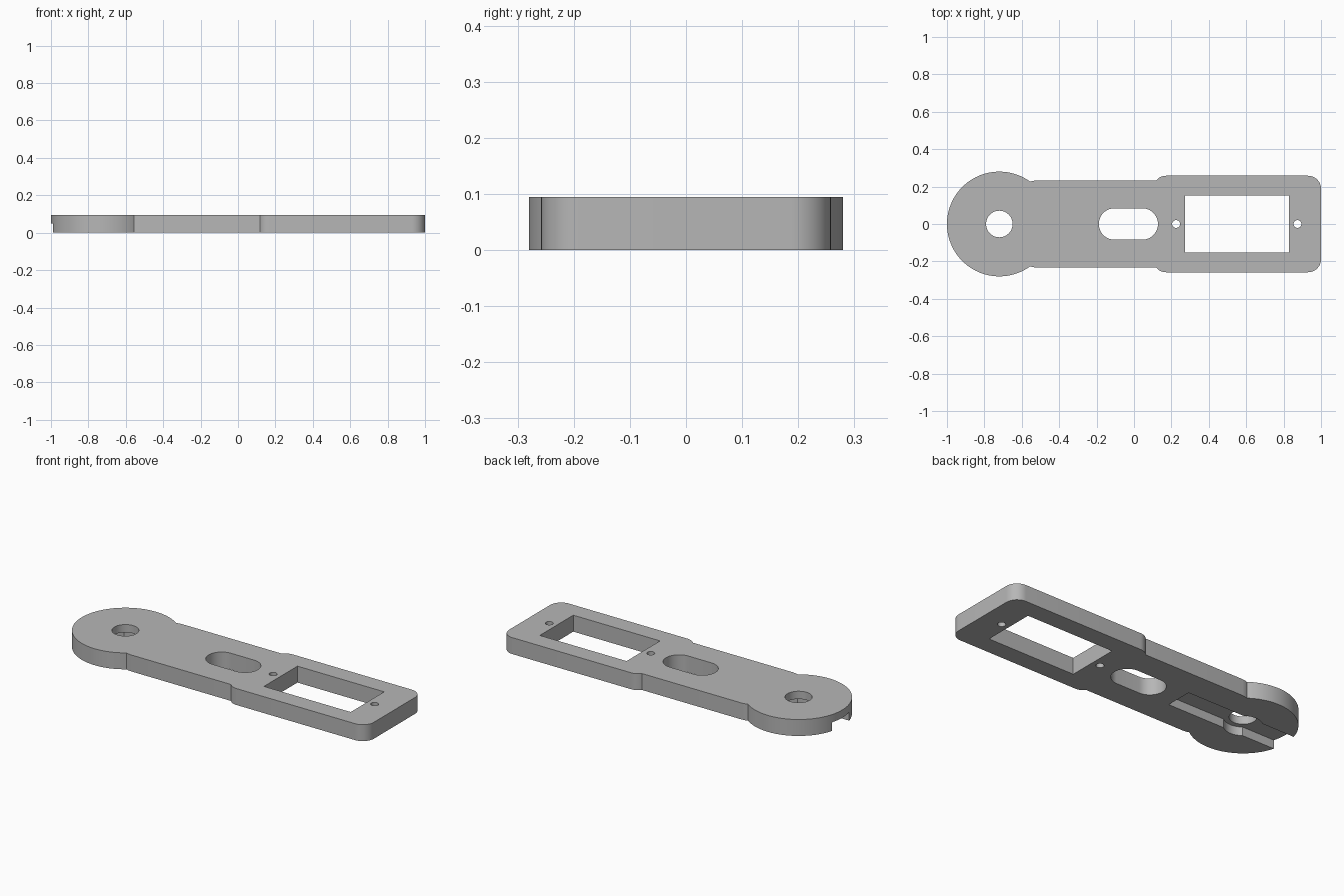
import bpy
import bmesh
from math import pi, cos, sin, acos, asin

if "Cube" in bpy.data.objects:
    bpy.data.objects.remove(bpy.data.objects["Cube"])

THICK = 0.095
HUB_X, HUB_R = -0.72, 0.28
MID_Y, END_Y, CORNER = 0.233, 0.258, 0.07

grey = bpy.data.materials.new("plain grey")
grey.use_nodes = True
COLOUR = (0.47, 0.47, 0.47, 1)
grey.diffuse_color = COLOUR
grey.node_tree.nodes["Principled BSDF"].inputs["Base Color"].default_value = COLOUR


def arc(cx, cy, r, a0, a1, n):
    return [(cx + r * cos(a0 + (a1 - a0) * i / n),
             cy + r * sin(a0 + (a1 - a0) * i / n)) for i in range(n + 1)]


def rectangle(x0, x1, y):
    return [(x0, -y), (x1, -y), (x1, y), (x0, y)]


def prism(name, outline, z0, z1):
    """Extrude a counter-clockwise outline from z0 to z1."""
    bm = bmesh.new()
    base = bm.faces.new([bm.verts.new((x, y, z0)) for x, y in outline])
    top = bmesh.ops.extrude_face_region(bm, geom=[base])["geom"]
    verts = [v for v in top if isinstance(v, bmesh.types.BMVert)]
    bmesh.ops.translate(bm, verts=verts, vec=(0, 0, z1 - z0))
    bmesh.ops.recalc_face_normals(bm, faces=bm.faces)
    mesh = bpy.data.meshes.new(name)
    bm.to_mesh(mesh)
    bm.free()
    mesh.materials.append(grey)
    obj = bpy.data.objects.new(name, mesh)
    bpy.context.collection.objects.link(obj)
    return obj


# Upper half of the outline, from the square end round to the disc, then mirrored
step_c = 0.172                                   # corner centre of the wide end
step_a = pi - asin((MID_Y - END_Y + CORNER) / CORNER)
neck_x = -0.555
neck_a = acos((neck_x - HUB_X) / HUB_R)
neck_y = HUB_R * sin(neck_a)
half = arc(1 - CORNER, END_Y - CORNER, CORNER, 0, pi / 2, 12)
half += arc(step_c, END_Y - CORNER, CORNER, pi / 2, step_a, 8)
half += [(-0.521, MID_Y), (-0.54, (MID_Y * 2 + neck_y) / 3)]
half += arc(HUB_X, 0, HUB_R, neck_a, pi, 48)
outline = half + [(x, -y) for x, y in reversed(half[:-1])]
plate = prism("arm_plate", outline, 0, THICK)

# Through openings
LOW, HIGH = -0.05, THICK + 0.05
slot_r = 0.084
slot = (arc(0.128 - slot_r, 0, slot_r, -pi / 2, pi / 2, 24)
        + arc(-0.188 + slot_r, 0, slot_r, pi / 2, 3 * pi / 2, 24))
cutters = [
    prism("slot_cutter", slot, LOW, HIGH),
    prism("window_cutter", rectangle(0.273, 0.828, 0.153), LOW, HIGH),
]
for name, x, r in (("pivot", HUB_X, 0.071), ("inner_screw", 0.225, 0.021),
                   ("outer_screw", 0.874, 0.021)):
    cutters.append(prism(name + "_cutter", arc(x, 0, r, 0, 2 * pi, 48)[:-1], LOW, HIGH))

# Underside channel, open at the disc end, with a round pocket at the pivot
DEPTH, CHANNEL, POCKET = 0.05, 0.078, 0.1
pa = asin(CHANNEL / POCKET)
channel = [(-0.295, -CHANNEL), (-0.295, CHANNEL)]
channel += arc(HUB_X, 0, POCKET, pa, pi - pa, 14)
channel += [(-1.1, CHANNEL), (-1.1, -CHANNEL)]
channel += arc(HUB_X, 0, POCKET, pi + pa, 2 * pi - pa, 14)
cutters.append(prism("channel_cutter", channel, LOW, DEPTH))

bpy.context.view_layer.objects.active = plate
for cutter in cutters:
    cutter.hide_render = True
    mod = plate.modifiers.new(cutter.name, "BOOLEAN")
    mod.operation, mod.solver, mod.object = "DIFFERENCE", "EXACT", cutter
    bpy.ops.object.modifier_apply(modifier=mod.name)
    bpy.data.objects.remove(cutter)

# Smooth the curved walls while keeping rims sharp
bpy.ops.object.select_all(action="DESELECT")
plate.select_set(True)
bpy.ops.object.shade_smooth_by_angle()
